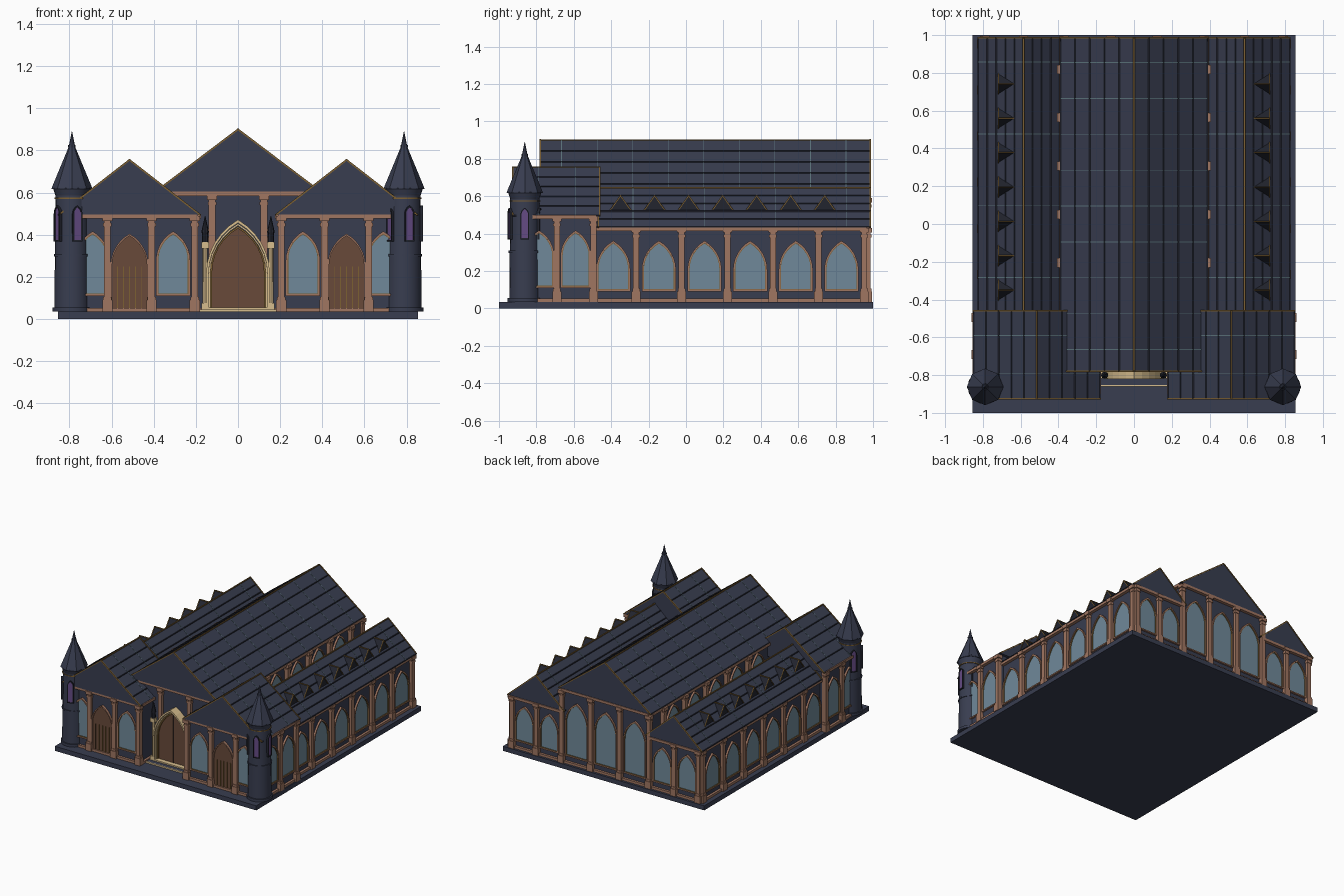
import bpy, bmesh
from math import radians, sin, cos, pi
from mathutils import Matrix, Vector

if "Cube" in bpy.data.objects:
    bpy.data.objects.remove(bpy.data.objects["Cube"])

COLOURS = {
    "navy_stone": (0.04, 0.047, 0.08),
    "dark_slate": (0.016, 0.018, 0.028),
    "copper_trim": (0.35, 0.18, 0.12),
    "brown_wood": (0.14, 0.068, 0.042),
    "blue_glass": (0.16, 0.25, 0.32),
    "purple_glass": (0.13, 0.07, 0.23),
    "cream_gold": (0.68, 0.51, 0.27),
    "dark_gold": (0.2, 0.115, 0.032),
    "teal_seam": (0.11, 0.18, 0.21),
}
MATS = {}
for name, rgb in COLOURS.items():
    m = bpy.data.materials.new(name)
    m.use_nodes = True
    m.diffuse_color = (*rgb, 1)
    m.node_tree.nodes["Principled BSDF"].inputs["Base Color"].default_value = (*rgb, 1)
    MATS[name] = m

PARTS = {}
IDENT = Matrix.Identity(4)
MIRROR = Matrix.Scale(-1, 4, (1, 0, 0))
SIDES = (IDENT, MIRROR)


def part(name, mat):
    return PARTS.setdefault(name, (bmesh.new(), mat))[0]


def wall(x, y, angle):
    """Frame on a wall: local x runs along it, local -y points outward."""
    return Matrix.Translation((x, y, 0)) @ Matrix.Rotation(radians(angle), 4, "Z")


def box(bm, x, y, z, M=IDENT):
    size = Matrix.Diagonal((x[1] - x[0], y[1] - y[0], z[1] - z[0], 1))
    mid = Matrix.Translation((sum(x) / 2, sum(y) / 2, sum(z) / 2))
    bmesh.ops.create_cube(bm, size=1, matrix=M @ mid @ size)


def bar(bm, a, b, t, M=IDENT):
    a, b = Vector(a), Vector(b)
    rot = (b - a).to_track_quat("X", "Z").to_matrix().to_4x4()
    size = Matrix.Diagonal(((b - a).length + t / 2, t, t, 1))
    bmesh.ops.create_cube(bm, size=1, matrix=M @ Matrix.Translation((a + b) / 2) @ rot @ size)


def cone(bm, r0, r1, z0, z1, M, sides=20):
    bmesh.ops.create_cone(bm, cap_ends=True, segments=sides, radius1=r0, radius2=r1,
                          depth=z1 - z0, matrix=M @ Matrix.Translation((0, 0, (z0 + z1) / 2)))


def extrude(bm, pts, y0, y1, M=IDENT):
    front, back = ([bm.verts.new(M @ Vector((x, y, z))) for x, z in pts] for y in (y0, y1))
    bm.faces.new(front)
    bm.faces.new(back[::-1])
    for i in range(len(pts)):
        bm.faces.new((front[i - 1], back[i - 1], back[i], front[i]))


def arch(w, z0, z1, steps=6):
    """Pointed arch outline."""
    rise = 0.85 * w
    right = [(-w / 2 + w * cos(a), z1 - rise + rise * sin(a) / sin(pi / 3))
             for a in (pi / 3 * i / steps for i in range(steps + 1))]
    pts = [(w / 2, z0)] + right
    return pts + [(-x, z) for x, z in reversed(pts) if x > 1e-6]


def arch_ring(bm, w, z0, z1, t, y0, y1, M):
    """Frame around an arch, t wide."""
    inner, outer = arch(w, z0, z1), arch(w + 2 * t, z0 - t, z1 + 1.3 * t)
    loops = [[bm.verts.new(M @ Vector((x, y, z))) for x, z in pts]
             for pts, y in ((inner, y0), (outer, y0), (outer, y1), (inner, y1))]
    for k in range(4):
        a, b = loops[k], loops[(k + 1) % 4]
        for i in range(len(a)):
            bm.faces.new((a[i - 1], a[i], b[i], b[i - 1]))


def window(M, w, z0, z1):
    extrude(part("window_glass", "blue_glass"), arch(w, z0, z1), -0.004, 0.004, M)
    arch_ring(part("window_inner_frames", "dark_gold"), w - 0.006, z0 + 0.003, z1 - 0.004, 0.003, -0.011, 0, M)
    arch_ring(part("window_frames", "copper_trim"), w, z0, z1, 0.009, -0.014, 0, M)


def column(M, top):
    bm = part("wall_columns", "copper_trim")
    box(bm, (-0.016, 0.016), (-0.022, 0.01), (0.035, top), M)
    for half, out, z in ((0.024, 0.03, (0.035, 0.09)), (0.02, 0.026, (0.09, 0.105)),
                         (0.02, 0.026, (top - 0.05, top - 0.035)), (0.024, 0.03, (top - 0.025, top))):
        box(bm, (-half, half), (-out, 0.01), z, M)


def mouldings(M, x0, x1, top):
    bm = part("wall_mouldings", "copper_trim")
    box(bm, (x0, x1), (-0.018, 0.01), (0.035, 0.053), M)
    box(bm, (x0, x1), (-0.024, 0.01), (top - 0.02, top), M)


def roof(name, cx, half, eave, ridge, y0, y1, seams, M=IDENT):
    extrude(part(name, "navy_stone"), [(cx - half, eave), (cx + half, eave), (cx, ridge)], y0, y1, M)
    gold = part("roof_gold_edges", "dark_gold")
    bar(gold, (cx, y0, ridge), (cx, y1, ridge), 0.008, M)
    for s in (-1, 1):
        edge = lambda f, y: (cx + s * half * f, y, ridge + (eave - ridge) * f)
        for y in (y0, y1):
            bar(gold, edge(0, y), edge(1, y), 0.008, M)
        for k in range(1, 6):
            bar(part("roof_courses", "dark_slate"), edge(k / 5, y0), edge(k / 5, y1), 0.006, M)
        for y in seams:
            bar(part("roof_seams", "teal_seam"), edge(0, y), edge(1, y), 0.004, M)


# Plinth and entrance step
box(part("plinth", "navy_stone"), (-0.855, 0.855), (-1, 1), (0, 0.035))
box(part("entrance_step", "navy_stone"), (-0.18, 0.18), (-0.855, -0.74), (0.035, 0.045))
box(part("step_edge", "cream_gold"), (-0.18, 0.18), (-0.86, -0.852), (0.035, 0.046))

# Nave
box(part("nave_walls", "navy_stone"), (-0.37, 0.37), (-0.75, 0.965), (0.03, 0.61))
roof("nave_roof", 0, 0.39, 0.605, 0.9, -0.78, 0.985, [-0.665 + 0.19 * i for i in range(9)])
for M in (wall(0, -0.75, 0), wall(0, 0.965, 180)):
    mouldings(M, -0.37, 0.37, 0.605)
    for x in (-0.37, -0.123, 0.123, 0.37):
        column(M @ Matrix.Translation((x, 0, 0)), 0.59)
for x in (-0.247, 0, 0.247):
    window(wall(x, 0.965, 180), 0.175, 0.1, 0.5)

# Everything mirrored left and right
for S in SIDES:
    # Clerestory
    mouldings(S @ wall(0.37, 0, 90), -0.75, 0.965, 0.605)
    for i in range(5):
        y = -0.205 + 0.256 * i
        column(S @ wall(0.378, y, 90), 0.6)
        window(S @ wall(0.37, y - 0.128, 90), 0.15, 0.25, 0.56)

    # Aisle
    box(part("aisle_walls", "navy_stone"), (0.3, 0.8), (-0.49, 0.965), (0.03, 0.44), S)
    roof("aisle_roofs", 0.585, 0.24, 0.435, 0.645, -0.47, 0.985, [-0.283 + 0.38 * i for i in range(4)], S)
    mouldings(S @ wall(0.8, 0, 90), -0.49, 0.965, 0.433)
    mouldings(S @ wall(0, 0.965, 180), -0.8, -0.37, 0.433)
    for i in range(6):
        y = -0.267 + 0.244 * i
        column(S @ wall(0.8, min(y, 0.96), 90), 0.43)
        window(S @ wall(0.8, y - 0.122, 90), 0.165, 0.1, 0.35)
    for x in (0.585, 0.79):
        column(S @ wall(x, 0.965, 180), 0.43)
    for x in (0.48, 0.69):
        window(S @ wall(x, 0.965, 180), 0.145, 0.1, 0.36)

    # Dormers
    for i in range(7):
        y = -0.35 + 0.182 * i
        bm = part("dormers", "dark_slate")
        tip, back = (0.717, y, 0.603), (0.635, y, 0.603)
        feet = [(0.717, y + d, 0.525) for d in (-0.055, 0.055)]
        v = [bm.verts.new(S @ Vector(p)) for p in (tip, back, *feet)]
        for f in ((0, 1, 2), (0, 3, 1), (0, 2, 3), (1, 3, 2)):
            bm.faces.new([v[k] for k in f])
        for p in (back, *feet):
            bar(part("dormer_edges", "dark_gold"), tip, p, 0.006, S)

    # Front wing
    box(part("wing_walls", "navy_stone"), (0.2, 0.83), (-0.9, -0.48), (0.03, 0.5), S)
    roof("wing_roofs", 0.515, 0.335, 0.495, 0.755, -0.925, -0.46, (-0.79, -0.59), S)
    mouldings(S @ wall(0, -0.9, 0), 0.19, 0.83, 0.498)
    mouldings(S @ wall(0.83, 0, 90), -0.9, -0.48, 0.498)
    mouldings(S @ wall(0.2, 0, -90), 0.75, 0.9, 0.498)
    for x in (0.205, 0.41, 0.62):
        column(S @ wall(x, -0.9, 0), 0.49)
    for y in (-0.69, -0.495):
        column(S @ wall(0.83, y, 90), 0.49)
    for x in (0.308, 0.69):
        window(S @ wall(x, -0.9, 0), 0.145, 0.118, 0.405)
    for y in (-0.785, -0.59):
        window(S @ wall(0.83, y, 90), 0.145, 0.118, 0.405)

    # Wing door with railing bars
    D = S @ wall(0.515, -0.9, 0)
    extrude(part("wing_doors", "brown_wood"), arch(0.165, 0.045, 0.395), -0.006, 0.004, D)
    arch_ring(part("wing_door_frames", "copper_trim"), 0.165, 0.045, 0.395, 0.008, -0.018, 0, D)
    for i in range(-2, 3):
        x = i * 0.028
        box(part("door_bars", "dark_gold"), (x - 0.002, x + 0.002), (-0.012, 0), (0.05, 0.25), D)

    # Portal pillars with spires
    P = S @ Matrix.Translation((0.156, -0.8, 0))
    cone(part("portal_pillars", "cream_gold"), 0.013, 0.012, 0.045, 0.35, P, 8)
    for z in (0.045, 0.335):
        box(part("portal_pillars", "cream_gold"), (-0.018, 0.018), (-0.018, 0.018), (z, z + 0.03), P)
    cone(part("portal_spires", "dark_slate"), 0.016, 0.014, 0.365, 0.41, P, 8)
    cone(part("portal_spires", "dark_slate"), 0.019, 0.001, 0.41, 0.49, P, 8)
    box(part("portal_blocks", "copper_trim"), (0.1, 0.13), (-0.785, -0.75), (0.04, 0.1), S)

# Portal door and stepped arches
G = wall(0, -0.75, 0)
extrude(part("portal_door", "brown_wood"), arch(0.25, 0.045, 0.43), -0.035, 0, G)
box(part("portal_door_joint", "dark_slate"), (-0.001, 0.001), (-0.037, 0), (0.045, 0.42), G)
arch_ring(part("portal_inner_arch", "dark_gold"), 0.246, 0.045, 0.43, 0.008, -0.045, 0, G)
arch_ring(part("portal_middle_arch", "cream_gold"), 0.262, 0.05, 0.443, 0.008, -0.058, 0, G)
arch_ring(part("portal_outer_arch", "cream_gold"), 0.278, 0.055, 0.456, 0.012, -0.07, 0, G)

# Corner towers
for x in (-0.788, 0.788):
    T = Matrix.Translation((x, -0.862, 0))
    body = part("tower_walls", "navy_stone")
    for r0, r1, z0, z1 in ((0.092, 0.092, 0.035, 0.055), (0.083, 0.081, 0.05, 0.3),
                           (0.086, 0.086, 0.297, 0.308), (0.08, 0.078, 0.305, 0.6),
                           (0.078, 0.09, 0.585, 0.622)):
        cone(body, r0, r1, z0, z1, T)
    cone(part("tower_bands", "dark_gold"), 0.083, 0.083, 0.57, 0.576, T)
    caps = part("tower_roofs", "navy_stone")
    cone(caps, 0.097, 0.092, 0.618, 0.632, T, 8)
    cone(caps, 0.093, 0.014, 0.63, 0.82, T, 8)
    cone(caps, 0.018, 0.018, 0.815, 0.825, T, 8)
    cone(caps, 0.014, 0.001, 0.825, 0.89, T, 8)
    for i in range(5):
        W = T @ Matrix.Rotation(radians(90 + 72 * i), 4, "Z") @ Matrix.Translation((0, -0.08, 0))
        extrude(part("tower_glass", "purple_glass"), arch(0.034, 0.375, 0.53), -0.005, 0.02, W)
        arch_ring(part("tower_window_frames", "dark_slate"), 0.034, 0.375, 0.53, 0.006, -0.01, 0.02, W)

# Turn the collected parts into objects
for name, (bm, mat) in PARTS.items():
    bmesh.ops.recalc_face_normals(bm, faces=bm.faces)
    mesh = bpy.data.meshes.new(name)
    bm.to_mesh(mesh)
    bm.free()
    mesh.materials.append(MATS[mat])
    obj = bpy.data.objects.new(name, mesh)
    bpy.context.collection.objects.link(obj)
    if name in ("tower_walls", "tower_bands"):
        bpy.ops.object.select_all(action="DESELECT")
        obj.select_set(True)
        bpy.context.view_layer.objects.active = obj
        bpy.ops.object.shade_smooth_by_angle(angle=radians(30))
